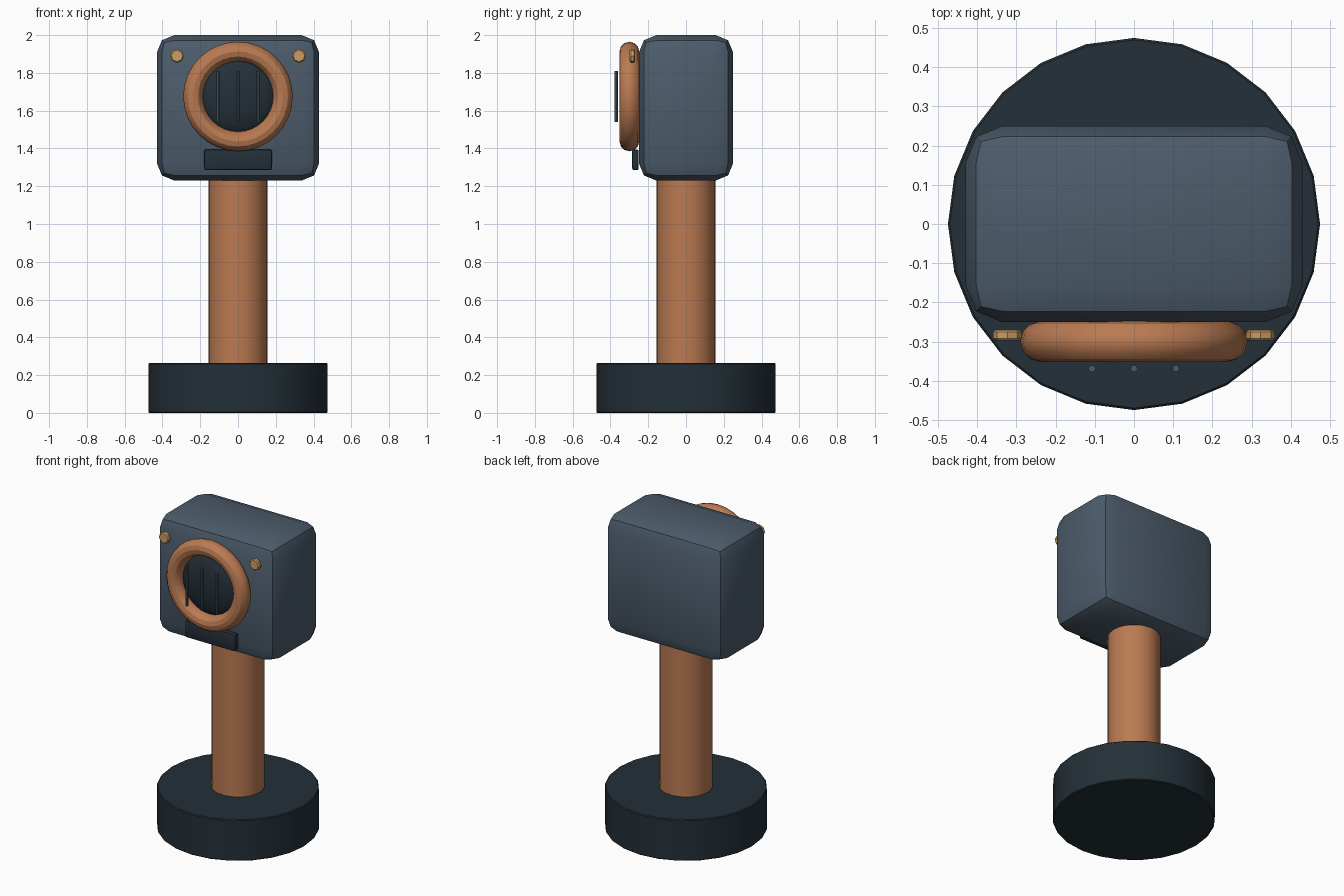
import bpy
from math import pi, radians

default = bpy.data.objects.get("Cube")
if default:
    bpy.data.objects.remove(default, do_unlink=True)


def material(name, r, g, b):
    m = bpy.data.materials.new(name)
    m.use_nodes = True
    m.diffuse_color = (r, g, b, 1)
    m.node_tree.nodes["Principled BSDF"].inputs["Base Color"].default_value = (r, g, b, 1)
    return m


SLATE = material("slate", 0.073, 0.107, 0.147)
DARK = material("dark_navy", 0.017, 0.029, 0.039)
COPPER = material("copper", 0.49, 0.195, 0.084)
BRASS = material("brass", 0.6, 0.34, 0.125)

FACING_FRONT = (pi / 2, 0, 0)


def finish(name, mat, bevel=0, segments=1):
    """Name, colour, bevel and shade the active object."""
    ob = bpy.context.object
    ob.name = name
    ob.data.materials.append(mat)
    bpy.ops.object.transform_apply(location=False, rotation=True, scale=True)
    if bevel:
        mod = ob.modifiers.new("edge_bevel", 'BEVEL')
        mod.width = bevel
        mod.segments = segments
        mod.limit_method = 'ANGLE'
        mod.angle_limit = radians(50)
        bpy.ops.object.modifier_apply(modifier=mod.name)
    bpy.ops.object.shade_smooth_by_angle(angle=radians(30))
    return ob


def box(name, mat, size, loc, bevel, segments):
    bpy.ops.mesh.primitive_cube_add(size=1, location=loc)
    bpy.context.object.scale = size
    return finish(name, mat, bevel, segments)


def cylinder(name, mat, sides, radius, depth, loc, rot=(0, 0, 0), bevel=0):
    bpy.ops.mesh.primitive_cylinder_add(vertices=sides, radius=radius, depth=depth,
                                        location=loc, rotation=rot)
    return finish(name, mat, bevel)


# Stand
cylinder("base", DARK, 24, 0.475, 0.265, (0, 0, 0.1325), bevel=0.005)
cylinder("post", COPPER, 24, 0.155, 1.02, (0, 0, 0.75))

# Head with broad two-step rounded edges
box("head", SLATE, (0.86, 0.5, 0.77), (0, 0, 1.615), 0.093, 2)

# Round front opening: ring, dark domed centre and grille bars
FACE_Z = 1.675
bpy.ops.mesh.primitive_torus_add(major_radius=0.238, minor_radius=0.052,
                                 major_segments=32, minor_segments=12,
                                 location=(0, -0.3, FACE_Z), rotation=FACING_FRONT)
finish("front_ring", COPPER)

bpy.ops.mesh.primitive_uv_sphere_add(segments=24, ring_count=16, radius=1,
                                     location=(0, -0.265, FACE_Z), rotation=FACING_FRONT)
bpy.context.object.scale = (0.205, 0.205, 0.07)
finish("front_dome", DARK)

for i, side in enumerate(("right", "middle", "left")):
    cylinder("grille_bar_" + side, SLATE, 8, 0.009, 0.27,
             ((i - 1) * 0.107, -0.369, FACE_Z))

# Corner studs
for side, name in ((-1, "right"), (1, "left")):
    cylinder("stud_" + name, BRASS, 8, 0.037, 0.028,
             (side * 0.323, -0.284, 1.89), FACING_FRONT, 0.006)

# Small plate below the ring
box("lower_plate", DARK, (0.36, 0.035, 0.11), (0, -0.268, 1.34), 0.01, 2)
